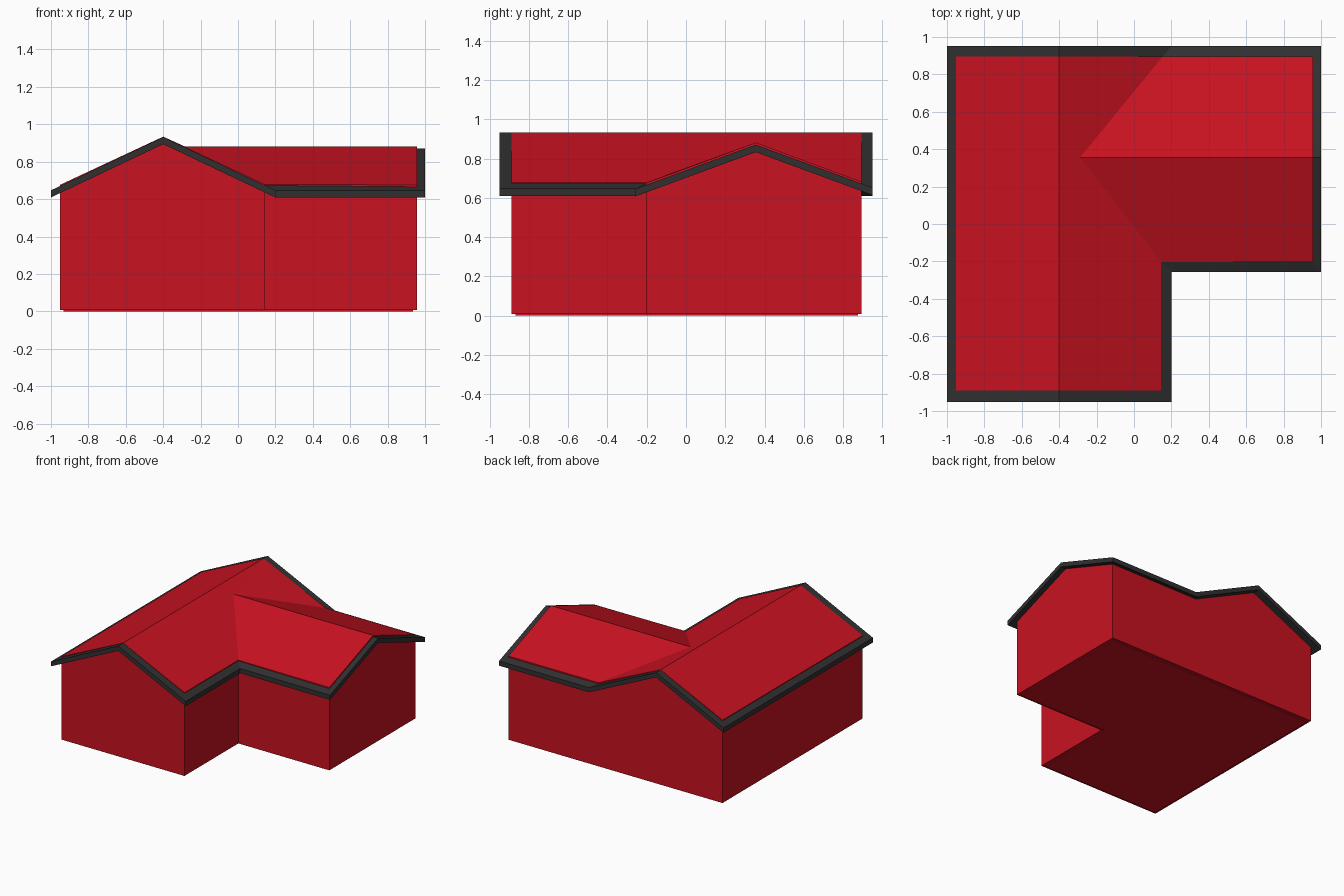
import bpy, bmesh

if "Cube" in bpy.data.objects:
    bpy.data.objects.remove(bpy.data.objects["Cube"])


def material(name, rgb):
    m = bpy.data.materials.new(name)
    m.diffuse_color = (*rgb, 1)
    m.use_nodes = True
    m.node_tree.nodes["Principled BSDF"].inputs["Base Color"].default_value = m.diffuse_color
    return m


RED = material("red_paint", (0.58, 0.006, 0.015))
DARK = material("dark_trim", (0.03, 0.03, 0.03))


def make(name, verts, faces, mat):
    me = bpy.data.meshes.new(name)
    bm = bmesh.new()
    vs = [bm.verts.new(v) for v in verts]
    for f in faces:
        bm.faces.new([vs[i] for i in f])
    bmesh.ops.recalc_face_normals(bm, faces=bm.faces)
    bm.to_mesh(me)
    bm.free()
    me.materials.append(mat)
    ob = bpy.data.objects.new(name, me)
    bpy.context.collection.objects.link(ob)
    return ob


# Height of two crossing gable roofs
def height(x, y, main, main_k, wing, wing_k):
    z = main - main_k * abs(x + 0.4)
    if x > -0.3:
        z = max(z, wing - wing_k * abs(y - 0.355))
    return z


def roof_z(p):
    return height(*p, 0.934, 0.467, 0.882, 0.37)


def trim_z(p):
    return height(*p, 0.932, 0.475, 0.871, 0.368)


# L-shaped plan, with extra points where ridges and valleys meet the edge
X0, XM, X1 = -0.952, 0.145, 0.956
Y0, YM, Y1 = -0.889, -0.203, 0.895
inner = [(X0, Y0), (-0.4, Y0), (XM, Y0), (XM, YM), (X1, YM),
         (X1, 0.355), (X1, Y1), (0.153, Y1), (-0.4, Y1), (X0, Y1)]
outer = [(-1, -0.951), (-0.4, -0.951), (0.2, -0.951), (0.2, -0.257), (1, -0.257),
         (1, 0.355), (1, 0.951), (0.2, 0.951), (-0.4, 0.951), (-1, 0.951)]
n = len(inner)
ring = [(i, (i + 1) % n) for i in range(n)]

# Walls and red roof as one closed body
verts = [(*p, roof_z(p)) for p in inner] + [(*p, 0.008) for p in inner]
verts.append((-0.289, 0.355, 0.882))
faces = [(i, j, n + j, n + i) for i, j in ring]
faces += [(0, 1, 8, 9), (1, 2, 3, 20), (1, 20, 8), (20, 7, 8),
          (3, 4, 5, 20), (20, 5, 6, 7), tuple(range(n, 2 * n))]
make("house_body", verts, faces, RED)

# Dark overhanging trim following the roof edge
T = 0.038
verts = [(*p, trim_z(p) - d) for d in (0, T) for loop in (inner, outer)
         for p in loop]
faces = []
for i, j in ring:
    faces += [(i, j, n + j, n + i),
              (n + i, n + j, 3 * n + j, 3 * n + i),
              (3 * n + i, 3 * n + j, 2 * n + j, 2 * n + i),
              (2 * n + i, 2 * n + j, j, i)]
make("roof_trim", verts, faces, DARK)

# Thin inset floor slab
s = 0.02
slab = [(X0 + s, Y0 + s), (XM - s, Y0 + s), (XM - s, YM + s),
        (X1 - s, YM + s), (X1 - s, Y1 - s), (X0 + s, Y1 - s)]
verts = [(*p, z) for z in (0, 0.012) for p in slab]
faces = [(i, (i + 1) % 6, 6 + (i + 1) % 6, 6 + i) for i in range(6)]
faces += [tuple(range(6)), tuple(range(6, 12))]
make("floor_slab", verts, faces, RED)
